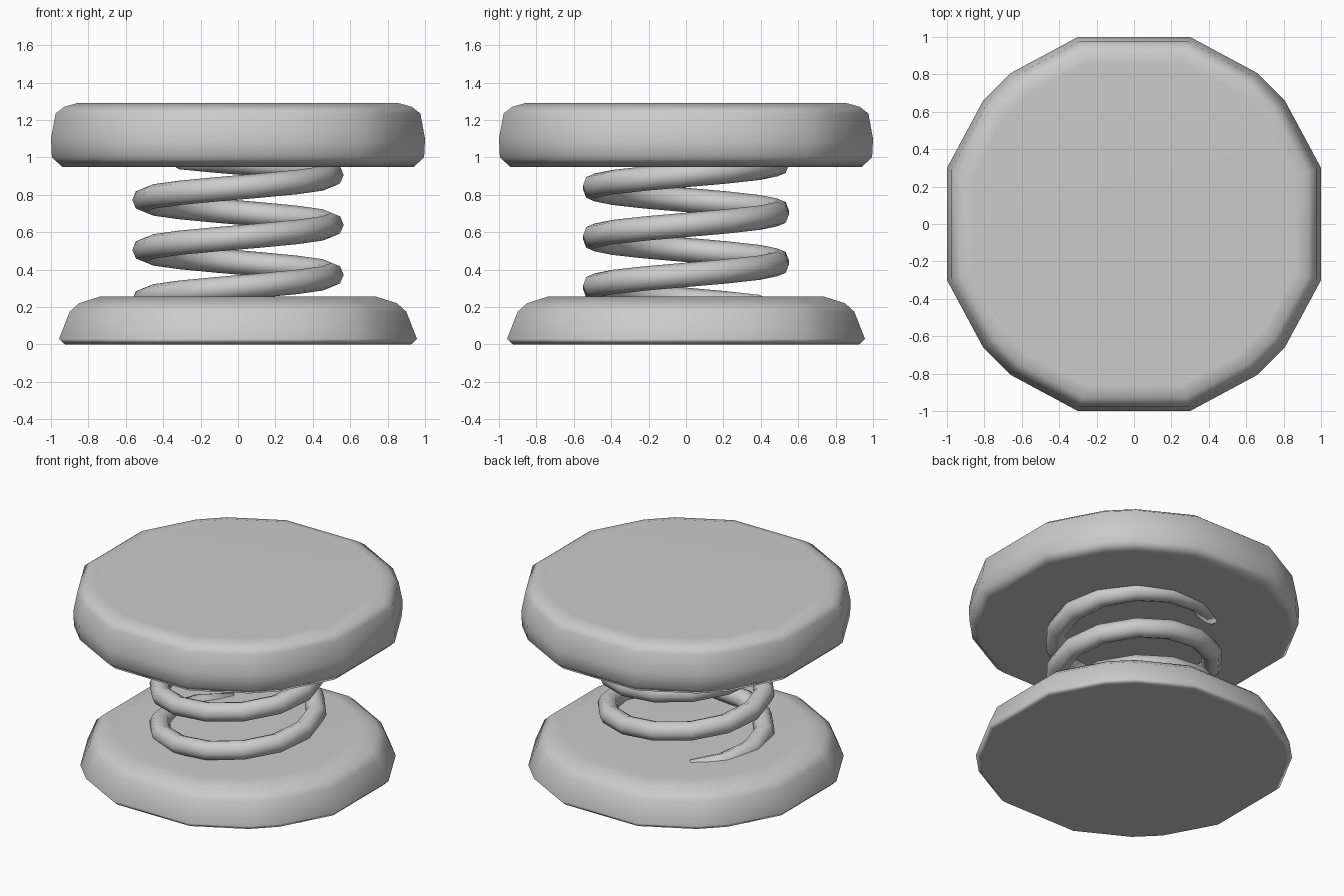
import bpy, bmesh
from math import cos, sin, radians, pi
from mathutils import Vector

if "Cube" in bpy.data.objects:
    bpy.data.objects.remove(bpy.data.objects["Cube"])

# Twelve-sided plate outline (unit half-width), one quarter repeated four times
QUARTER = [(1.0, 0.30), (0.808, 0.657), (0.657, 0.808)]
OUTLINE = []
for i in range(4):
    for x, y in QUARTER + [(0.30, 1.0)]:
        for _ in range(i):
            x, y = -y, x
        OUTLINE.append((x, y))


def finish(name, bm, weighted=False):
    bmesh.ops.recalc_face_normals(bm, faces=bm.faces[:])
    for f in bm.faces:
        f.smooth = True
    mesh = bpy.data.meshes.new(name)
    bm.to_mesh(mesh)
    bm.free()
    obj = bpy.data.objects.new(name, mesh)
    bpy.context.collection.objects.link(obj)
    if weighted:
        mod = obj.modifiers.new("weighted_normals", 'WEIGHTED_NORMAL')
        mod.keep_sharp = True
    return obj


def skin(bm, rings):
    """Bridge successive closed rings of points and cap both ends."""
    loops = [[bm.verts.new(p) for p in ring] for ring in rings]
    for a, b in zip(loops, loops[1:]):
        n = len(a)
        for i in range(n):
            j = (i + 1) % n
            bm.faces.new((a[i], a[j], b[j], b[i]))
    bm.faces.new(loops[0])
    bm.faces.new(loops[-1])


def plate(name, profile):
    bm = bmesh.new()
    skin(bm, [[(x * s, y * s, z) for x, y in OUTLINE] for s, z in profile])
    return finish(name, bm, weighted=True)


# Base plate with sloped side, and thicker top plate
plate("base_plate", [(0.925, 0.0), (0.957, 0.03), (0.90, 0.175),
                     (0.85, 0.22), (0.735, 0.257)])
plate("top_plate", [(0.94, 0.95), (0.995, 1.0), (1.0, 1.10),
                    (0.975, 1.235), (0.93, 1.27), (0.86, 1.29)])

# Coil spring rising counter-clockwise, its ends sunk into the plates
STEPS, SIDES = 14, 8
RADIUS, TUBE, PITCH = 0.50, 0.065, 0.267
rings = []
for k in range(-9, 34):
    a = 2 * pi * k / STEPS
    z = 0.372 + PITCH * k / STEPS
    out = Vector((cos(a), sin(a), 0))
    tangent = Vector((-sin(a) * RADIUS, cos(a) * RADIUS, PITCH / (2 * pi))).normalized()
    up = out.cross(tangent)
    centre = out * RADIUS + Vector((0, 0, z))
    rings.append([centre + TUBE * (cos(t) * out + sin(t) * up)
                  for t in (2 * pi * s / SIDES for s in range(SIDES))])
bm = bmesh.new()
skin(bm, rings)
finish("coil_spring", bm)
